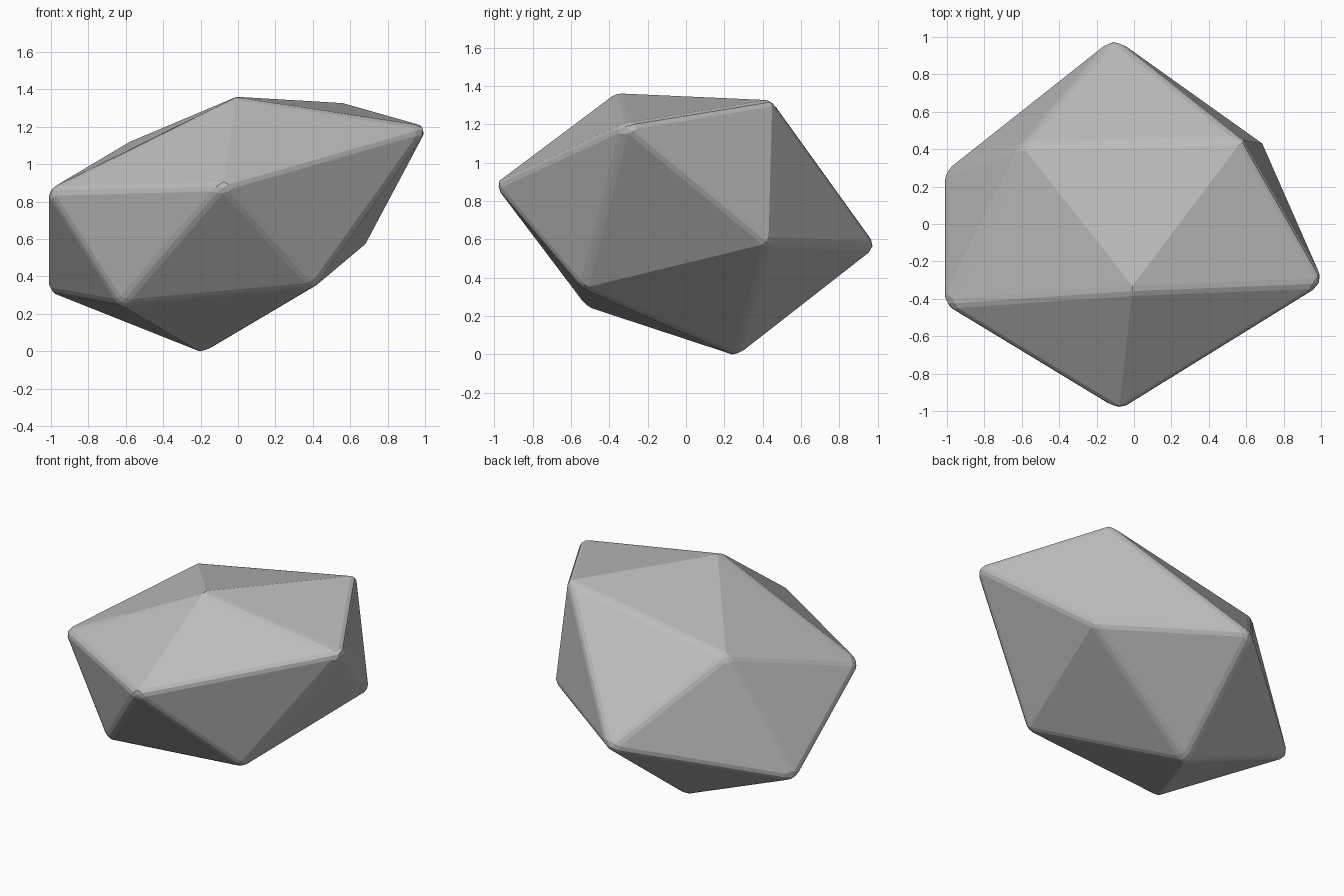
import bpy, bmesh

cube = bpy.data.objects.get("Cube")
if cube:
    bpy.data.objects.remove(cube)

# Stone colour
stone = bpy.data.materials.new("stone_grey")
stone.use_nodes = True
grey = (0.5, 0.5, 0.5, 1)
stone.diffuse_color = grey
stone.node_tree.nodes["Principled BSDF"].inputs["Base Color"].default_value = grey

# Two poles and two staggered rings of five corners
top = (-0.01, -0.36, 1.365)
bottom = (-0.19, 0.27, -0.01)
upper = [(-1.02, -0.43, 0.86), (-0.08, -1.0, 0.885), (1.02, -0.32, 1.2),
         (0.58, 0.45, 1.325), (-0.6, 0.42, 1.11)]
lower = [(-0.63, -0.52, 0.25), (0.41, -0.54, 0.345), (0.69, 0.43, 0.58),
         (-0.11, 1.0, 0.56), (-1.02, 0.28, 0.32)]

bm = bmesh.new()
t, b = bm.verts.new(top), bm.verts.new(bottom)
u = [bm.verts.new(p) for p in upper]
l = [bm.verts.new(p) for p in lower]
for i in range(5):
    j = (i + 1) % 5
    bm.faces.new((t, u[i], u[j]))
    bm.faces.new((u[i], l[i], u[j]))
    bm.faces.new((l[i], l[j], u[j]))
    bm.faces.new((b, l[j], l[i]))
bmesh.ops.recalc_face_normals(bm, faces=bm.faces)

mesh = bpy.data.meshes.new("rock")
bm.to_mesh(mesh)
bm.free()
mesh.materials.append(stone)
rock = bpy.data.objects.new("rock", mesh)
bpy.context.collection.objects.link(rock)

# Worn edges
bevel = rock.modifiers.new("worn_edges", "BEVEL")
bevel.width = 0.03
bevel.segments = 2
bevel.limit_method = "ANGLE"
bevel.angle_limit = 0.5236
